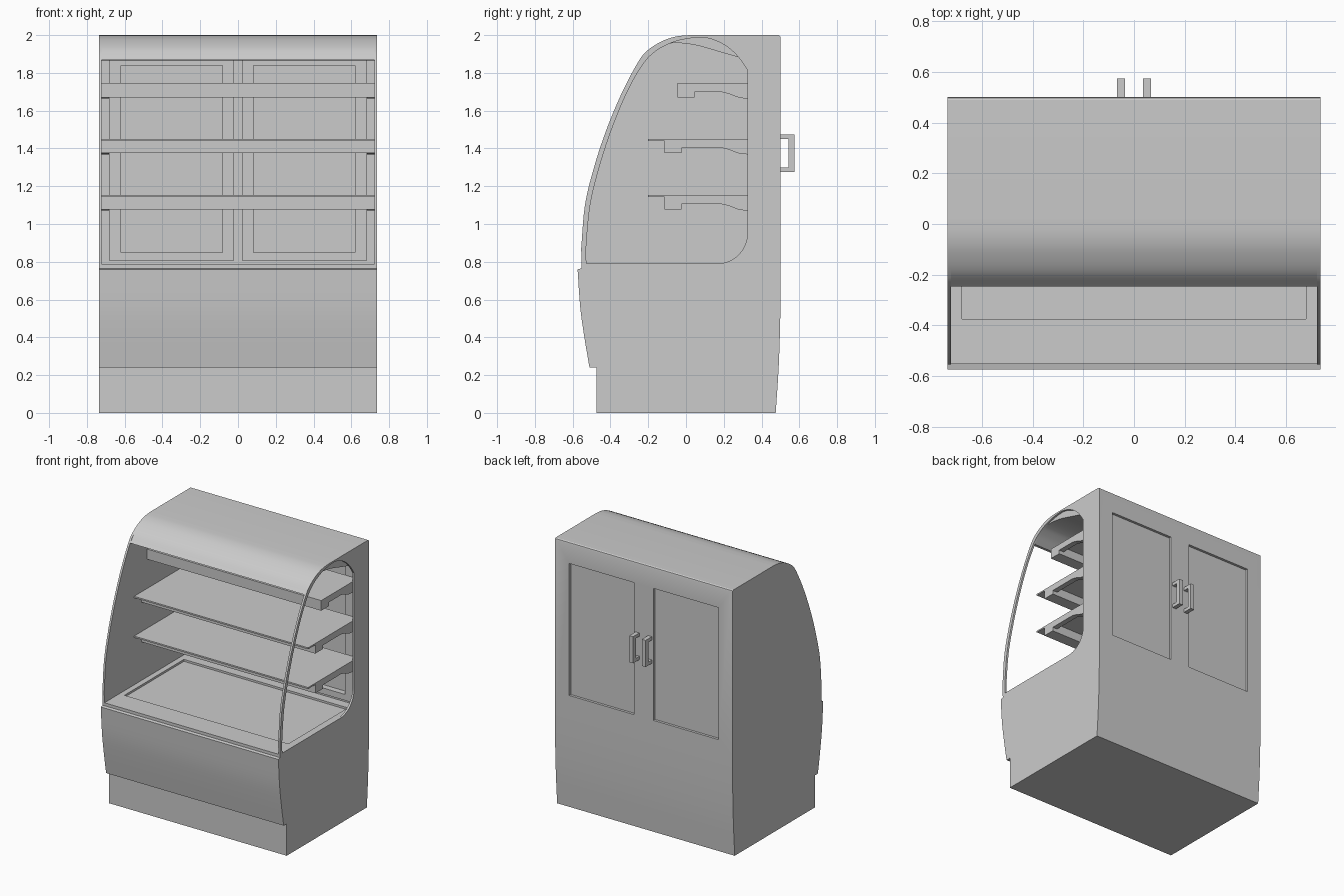
import bpy, bmesh, math
from mathutils import Vector

if "Cube" in bpy.data.objects:
    bpy.data.objects.remove(bpy.data.objects["Cube"], do_unlink=True)

# Single painted-metal colour
grey = bpy.data.materials.new("light_grey")
grey.use_nodes = True
COLOUR = (0.6, 0.6, 0.6, 1.0)
grey.diffuse_color = COLOUR
grey.node_tree.nodes["Principled BSDF"].inputs["Base Color"].default_value = COLOUR

W, IN = 0.737, 0.722      # half width outside and inside the end panels


def smooth_path(pts, steps=5):
    """Catmull-Rom curve through (y, z) points."""
    p = [Vector(q) for q in pts]
    p = [2 * p[0] - p[1]] + p + [2 * p[-1] - p[-2]]
    out = []
    for a, b, c, d in zip(p, p[1:], p[2:], p[3:]):
        for i in range(steps):
            t = i / steps
            out.append(0.5 * (2 * b + (c - a) * t + (2 * a - 5 * b + 4 * c - d) * t ** 2
                              + (3 * b - a - 3 * c + d) * t ** 3))
    return [tuple(v) for v in out] + [tuple(pts[-1])]


def prism(name, profile, x0, x1):
    """Extrude a closed (y, z) profile along x."""
    bm = bmesh.new()
    face = bm.faces.new([bm.verts.new((x0, y, z)) for y, z in profile])
    res = bmesh.ops.extrude_face_region(bm, geom=[face])
    verts = [v for v in res["geom"] if isinstance(v, bmesh.types.BMVert)]
    bmesh.ops.translate(bm, verts=verts, vec=(x1 - x0, 0, 0))
    bmesh.ops.recalc_face_normals(bm, faces=bm.faces[:])
    me = bpy.data.meshes.new(name)
    bm.to_mesh(me)
    bm.free()
    me.materials.append(grey)
    ob = bpy.data.objects.new(name, me)
    bpy.context.collection.objects.link(ob)
    return ob


def box(name, x0, x1, y0, y1, z0, z1):
    return prism(name, [(y0, z0), (y1, z0), (y1, z1), (y0, z1)], x0, x1)


def activate(ob):
    bpy.ops.object.select_all(action="DESELECT")
    ob.select_set(True)
    bpy.context.view_layer.objects.active = ob


def cut(ob, cutter):
    """Subtract the cutter and discard it."""
    cutter.hide_render = True
    mod = ob.modifiers.new("cut", "BOOLEAN")
    mod.operation, mod.solver, mod.object = "DIFFERENCE", "EXACT", cutter
    activate(ob)
    bpy.ops.object.modifier_apply(modifier=mod.name)
    bpy.data.objects.remove(cutter, do_unlink=True)


def smooth(ob):
    activate(ob)
    bpy.ops.object.shade_smooth_by_angle(angle=math.radians(25))


# Shared profile pieces, as (y, z)
back = [(0.49, 2.0), (0.498, 1.995), (0.501, 1.985)] + smooth_path(
    [(0.501, 0.72), (0.499, 0.5), (0.491, 0.25), (0.475, 0.0)], 3)
base_front = [(-0.475, 0), (-0.475, 0.24)] + smooth_path(
    [(-0.511, 0.24), (-0.538, 0.4), (-0.56, 0.56), (-0.574, 0.76)], 4) + [(-0.552, 0.765)]
front_curve = [(-0.555, 0.87), (-0.535, 1.1), (-0.487, 1.3), (-0.421, 1.5), (-0.337, 1.7)]
hood_curve = [(-0.247, 1.868), (-0.19, 1.93), (-0.115, 1.973), (-0.05, 1.993), (0.02, 2.0)]

# Cabinet: base, back wall and curved hood in one C-shaped section
ceiling = smooth_path([(0.4, 1.872), (0.325, 1.872), (0.2, 1.905), (0.05, 1.947),
                       (-0.075, 1.957), (-0.155, 1.922), (-0.225, 1.866)])
cabinet = prism("cabinet", base_front + [(-0.552, 0.787), (0.4, 0.787)] + ceiling
                + smooth_path(hood_curve) + back, -IN, IN)
cut(cabinet, box("tray_cutter", -0.68, 0.68, -0.375, 0.33, 0.772, 0.85))

# Door windows, recessed from both faces of the back wall
for s in (-1, 1):
    xa, xb = sorted((s * 0.082, s * 0.619))
    cut(cabinet, box("outer_recess_cutter", xa, xb, 0.482, 0.6, 0.85, 1.84))
    cut(cabinet, box("inner_recess_cutter", xa, xb, 0.36, 0.43, 0.85, 1.84))
    # Raised inner door frame
    fa, fb = sorted((s * 0.024, s * 0.68))
    frame = box("inner_door_frame", fa, fb, 0.385, 0.402, 0.805, 1.873)
    cut(frame, box("frame_cutter", xa, xb, 0.36, 0.43, 0.85, 1.84))
    # Pull handle
    handle = prism("door_handle", [(0.49, 1.275), (0.575, 1.275), (0.575, 1.475), (0.49, 1.475),
                                   (0.49, 1.45), (0.543, 1.45), (0.543, 1.3), (0.49, 1.3)],
                   s * 0.052 - 0.016, s * 0.052 + 0.016)
smooth(cabinet)

# End panels: one solid, the other with a large rounded opening
outline = base_front + smooth_path(front_curve + hood_curve) + back
solid_end = prism("solid_end_panel", outline, -W, -IN)
open_end = prism("open_end_panel", outline, IN, W)
opening = smooth_path([(-0.527, 0.79), (-0.529, 0.87), (-0.507, 1.1), (-0.459, 1.3), (-0.394, 1.5),
                       (-0.311, 1.7), (-0.228, 1.845), (-0.16, 1.915), (-0.075, 1.96),
                       (0.02, 1.983), (0.11, 1.985), (0.2, 1.95), (0.27, 1.892), (0.325, 1.815)])
opening += [(0.165 + 0.16 * math.cos(a), 0.95 - 0.16 * math.sin(a))
            for a in (math.radians(i * 9) for i in range(11))]
cut(open_end, prism("opening_cutter", opening, IN - 0.05, W + 0.05))
smooth(solid_end)
smooth(open_end)

# Shelves: plate, front beam and a curved support arm at each end
for label, top, beam_y, plate_y in (("lower", 1.142, -0.115, -0.2),
                                    ("middle", 1.44, -0.115, -0.2),
                                    ("upper", 1.735, -0.045, -0.045)):
    box(label + "_shelf", -IN, IN, plate_y, 0.386, top, top + 0.011)
    box(label + "_shelf_beam", -IN, IN, beam_y, beam_y + 0.09, top - 0.065, top)
    arm = [(beam_y + 0.08, top), (beam_y + 0.08, top - 0.037)] + smooth_path(
        [(0.19, top - 0.037), (0.23, top - 0.047), (0.28, top - 0.066), (0.325, top - 0.071)], 3)
    arm += [(0.402, top - 0.071), (0.402, top)]
    for s in (-1, 1):
        xa, xb = sorted((s * 0.682, s * IN))
        smooth(prism(label + "_shelf_arm", arm, xa, xb))
